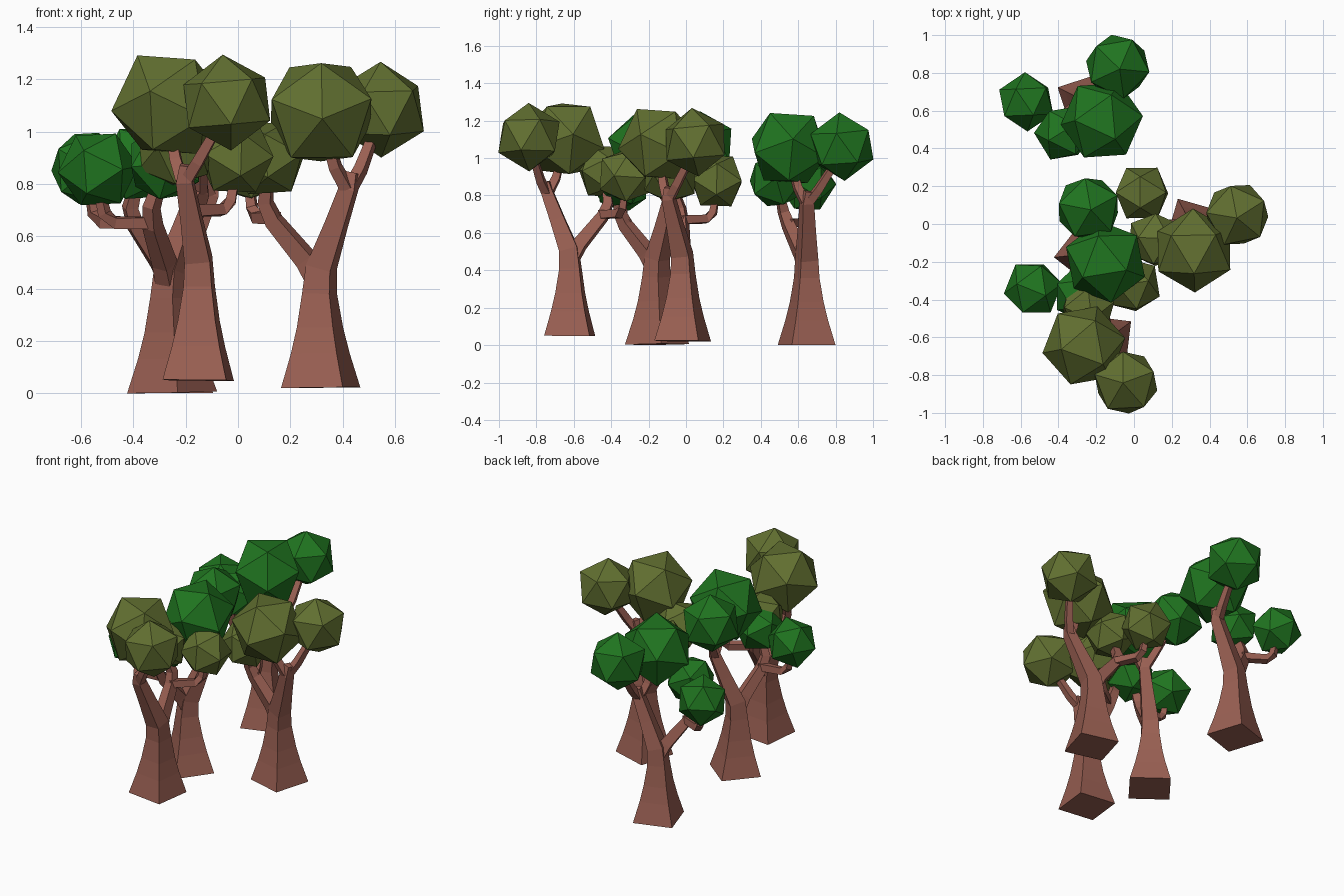
import bpy, bmesh
from math import radians
from mathutils import Vector, Matrix, Euler

if "Cube" in bpy.data.objects:
    bpy.data.objects.remove(bpy.data.objects["Cube"])


def material(name, rgb):
    m = bpy.data.materials.new(name)
    m.diffuse_color = (*rgb, 1)
    m.use_nodes = True
    m.node_tree.nodes["Principled BSDF"].inputs["Base Color"].default_value = m.diffuse_color
    return m


BARK = material("bark", (0.32, 0.115, 0.085))
GREEN = material("green_leaves", (0.014, 0.175, 0.014))
OLIVE = material("olive_leaves", (0.12, 0.16, 0.03))
SIDE = Matrix.Rotation(radians(18), 3, 'Z') @ Vector((1, 0, 0))


def finish(bm, name, mat, place):
    bmesh.ops.recalc_face_normals(bm, faces=bm.faces)
    me = bpy.data.meshes.new(name)
    bm.to_mesh(me)
    bm.free()
    me.materials.append(mat)
    ob = bpy.data.objects.new(name, me)
    ob.matrix_world = place
    bpy.context.collection.objects.link(ob)


def limb(name, path, place, flat_start=False):
    """Four-sided tapering limb through (x, y, z, width) stations."""
    bm = bmesh.new()
    pts = [Vector(p[:3]) for p in path]
    rings = []
    for i, p in enumerate(pts):
        t = pts[min(i + 1, len(pts) - 1)] - pts[max(i - 1, 0)]
        if flat_start and i == 0:
            t = Vector((0, 0, 1))
        t.normalize()
        u = (SIDE - t * SIDE.dot(t)).normalized()
        v = t.cross(u)
        h = path[i][3] / 2
        rings.append([bm.verts.new(p + u * a * h + v * b * h)
                      for a, b in ((1, 1), (-1, 1), (-1, -1), (1, -1))])
    for r0, r1 in zip(rings, rings[1:]):
        for k in range(4):
            n = (k + 1) % 4
            bm.faces.new((r0[k], r0[n], r1[n], r1[k]))
    bm.faces.new(rings[0][::-1])
    bm.faces.new(rings[-1])
    finish(bm, name, BARK, place)


# limbs shared by every tree, in tree space
LIMBS = {
    "trunk": [(0, 0, 0, .245), (0, 0, .13, .182), (0, 0, .23, .143),
              (0, 0, .36, .108), (.01, 0, .46, .098), (.08, 0, .62, .076),
              (.14, 0, .76, .062), (.15, .01, .82, .045)],
    "low_branch": [(.0, .0, .40, .075), (-.04, -.03, .49, .07), (-.14, -.10, .64, .058),
                   (-.16, -.125, .71, .05), (-.13, -.15, .82, .036)],
    "side_branch": [(-.13, -.10, .65, .045), (-.265, -.03, .655, .042),
                    (-.30, -.01, .69, .038), (-.315, 0, .78, .03)],
    "left_twig": [(.14, -.01, .76, .045), (.115, -.05, .84, .042), (.10, -.075, .93, .035)],
    "right_twig": [(.14, .0, .75, .045), (.155, .06, .83, .042), (.16, .13, .94, .035)],
}

# leaf clumps: centre, radius, tilt in degrees
CLUMPS = {
    "large_clump": ((.083, -.098, 1.052), .224, (32, 10, 20)),
    "top_clump": ((.167, .187, 1.06), .184, (4, 4, -8)),
    "outer_clump": ((-.318, 0, .86), .157, (28, -12, 50)),
    "low_clump": ((-.12, -.165, .88), .157, (15, 25, 70)),
}


def tree(label, base, lean, turn, leaf):
    """Place one tree; lean is the small sideways slope of its axis."""
    tilt = Vector((0, 0, 1)).rotation_difference(Vector((*lean, 1)))
    place = (Matrix.Translation(base) @ tilt.to_matrix().to_4x4()
             @ Matrix.Rotation(radians(turn), 4, 'Z'))
    for name, path in LIMBS.items():
        limb(f"{label}_{name}", path, place, name == "trunk")
    for name, (c, r, spin) in CLUMPS.items():
        bm = bmesh.new()
        rot = Euler([radians(a) for a in spin]).to_matrix().to_4x4()
        bmesh.ops.create_icosphere(bm, subdivisions=1, radius=r,
                                   matrix=Matrix.Translation(c) @ rot)
        finish(bm, f"{label}_{name}", leaf, place)


tree("back_tree", (-.25, .645, .001), (-.003, .002), 0, GREEN)
tree("middle_tree", (-.252, -.155, .004), (-.022, -.01), 34, GREEN)
tree("right_tree", (.316, -.018, .022), (-.012, .005), -34, OLIVE)
tree("front_tree", (-.152, -.622, .05), (.01, .012), -115, OLIVE)
